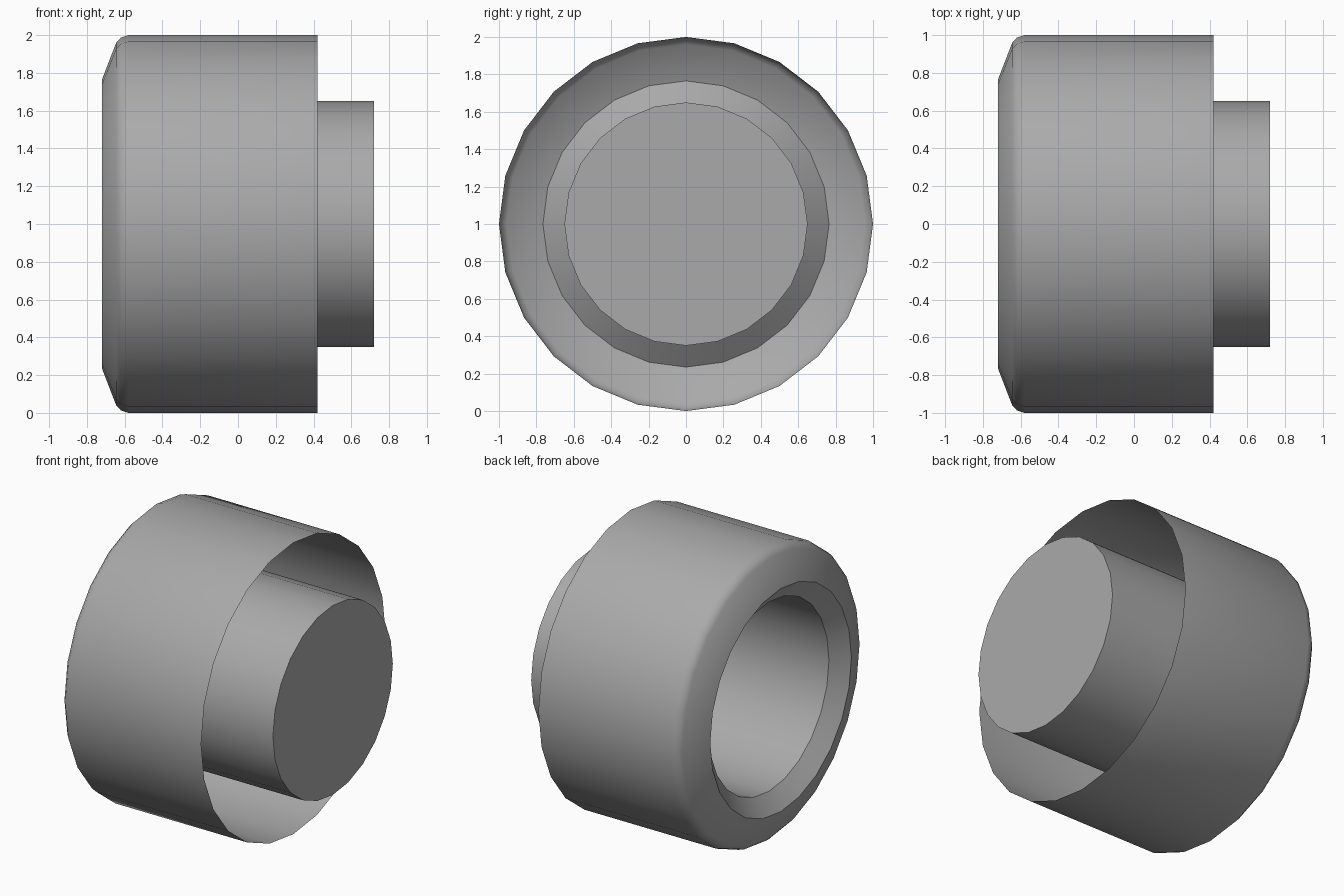
import bpy, bmesh
from math import radians, sin, cos, tau

cube = bpy.data.objects.get("Cube")
if cube:
    bpy.data.objects.remove(cube, do_unlink=True)

SIDES = 24
GREY = (0.4, 0.4, 0.4, 1)

mat = bpy.data.materials.new("plain grey")
mat.use_nodes = True
mat.diffuse_color = GREY
mat.node_tree.nodes["Principled BSDF"].inputs["Base Color"].default_value = GREY


def revolve(name, profile, cap_end=False):
    """Spin (x, radius) points around the x axis; optionally close the last ring."""
    bm = bmesh.new()
    rings = [[bm.verts.new((x, r * sin(tau * i / SIDES), 1 + r * cos(tau * i / SIDES)))
              for i in range(SIDES)] for x, r in profile]
    for a, b in zip(rings, rings[1:]):
        for i in range(SIDES):
            j = (i + 1) % SIDES
            bm.faces.new((a[i], b[i], b[j], a[j]))
    if cap_end:
        bm.faces.new(rings[-1])
    bmesh.ops.recalc_face_normals(bm, faces=bm.faces)
    mesh = bpy.data.meshes.new(name)
    bm.to_mesh(mesh)
    bm.free()
    mesh.materials.append(mat)
    obj = bpy.data.objects.new(name, mesh)
    bpy.context.collection.objects.link(obj)
    bpy.ops.object.select_all(action='DESELECT')
    obj.select_set(True)
    bpy.context.view_layer.objects.active = obj
    bpy.ops.object.shade_smooth_by_angle(angle=radians(35))
    return obj


# Open-backed sleeve, rounded shoulder, slanted lip, flared mouth, then a capped inner cup
shell = [(0.42, 1), (-0.58, 1), (-0.62, 0.987), (-0.645, 0.96), (-0.72, 0.765)]
cup = [(-0.63, 0.65), (0.72, 0.65)]
revolve("sleeve_with_inner_cup", shell + cup, cap_end=True)
